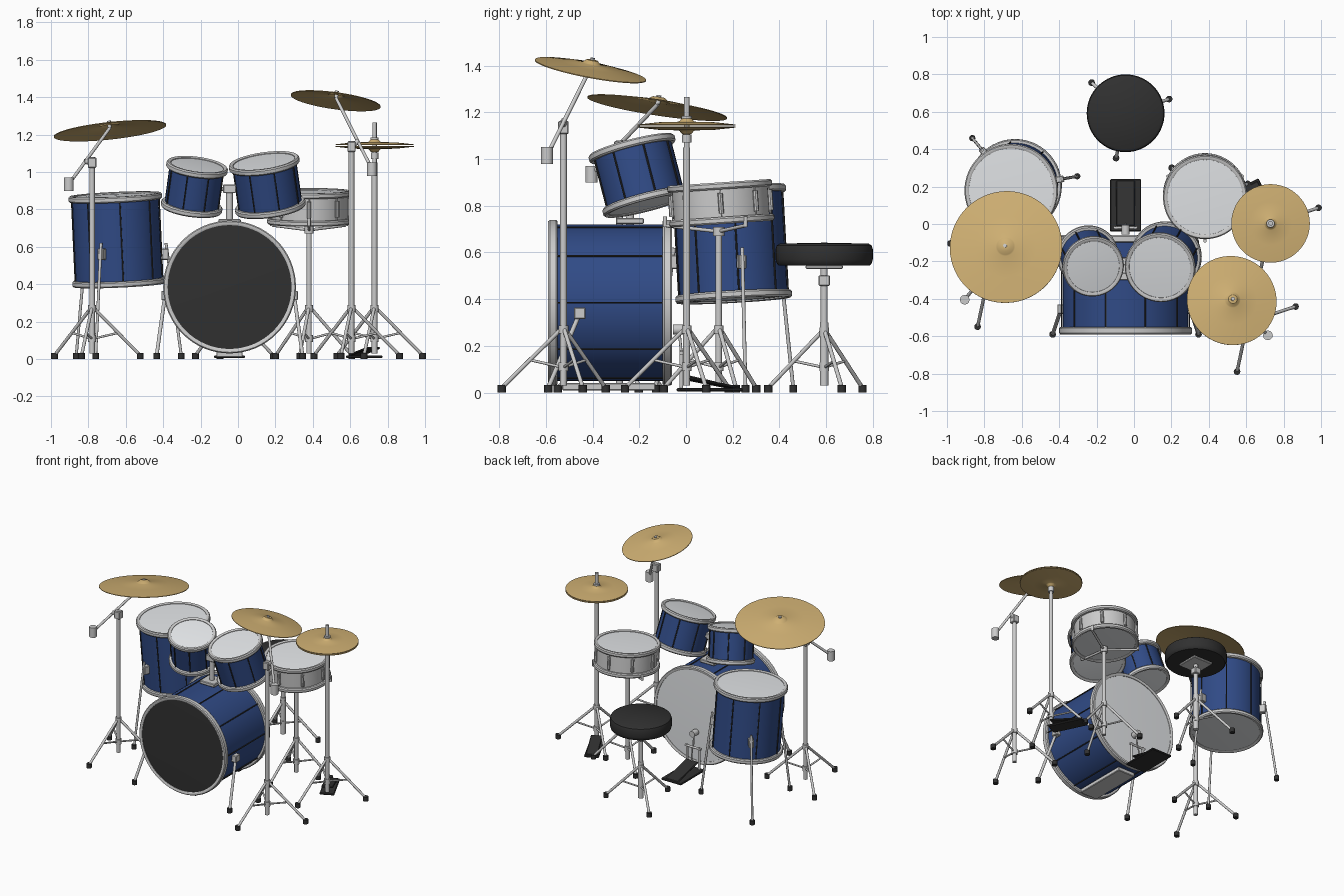
import bpy, bmesh, math
from mathutils import Vector, Matrix

if "Cube" in bpy.data.objects:
    bpy.data.objects.remove(bpy.data.objects["Cube"])

def mat(name, c):
    m = bpy.data.materials.new(name)
    m.diffuse_color = (*c, 1)
    m.use_nodes = True
    m.node_tree.nodes["Principled BSDF"].inputs["Base Color"].default_value = m.diffuse_color
    return m

BLUE = mat("blue shell", (0.03, 0.07, 0.24))
BRASS = mat("brass", (0.62, 0.43, 0.17))
BLACK = mat("black", (0.03, 0.03, 0.03))
WHITE = mat("drum skin", (0.78, 0.8, 0.82))
CHROME = None

def finish(name, bm, material, matrix=None):
    bmesh.ops.recalc_face_normals(bm, faces=bm.faces)
    me = bpy.data.meshes.new(name)
    bm.to_mesh(me)
    bm.free()
    ob = bpy.data.objects.new(name, me)
    bpy.context.collection.objects.link(ob)
    if matrix:
        ob.matrix_world = matrix
    if material:
        me.materials.append(material)
    bpy.ops.object.select_all(action='DESELECT')
    ob.select_set(True)
    bpy.context.view_layer.objects.active = ob
    bpy.ops.object.shade_smooth_by_angle(angle=math.radians(35))
    return ob

def frame(base, axis):
    return Matrix.Translation(base) @ Vector(axis).to_track_quat('Z', 'Y').to_matrix().to_4x4()

def lathe(name, profile, base, axis=(0, 0, 1), material=None, segs=48):
    """Spin (radius, height) points around an axis standing on base."""
    bm = bmesh.new()
    vs = [bm.verts.new((r, 0, z)) for r, z in profile]
    es = [bm.edges.new(p) for p in zip(vs, vs[1:]) ]
    bmesh.ops.spin(bm, geom=vs + es, axis=(0, 0, 1), cent=(0, 0, 0),
                   angle=2 * math.pi, steps=segs)
    bmesh.ops.remove_doubles(bm, verts=bm.verts, dist=1e-5)
    return finish(name, bm, material, frame(base, axis))

def rod(name, a, b, r, material=None, segs=12):
    d = Vector(b) - Vector(a)
    return lathe(name, [(0, 0), (r, 0), (r, d.length), (0, d.length)], a, d, material, segs)

def box(name, centre, size, material=None, rot=(0, 0, 0), bevel=0.004):
    bm = bmesh.new()
    bmesh.ops.create_cube(bm, size=1)
    bmesh.ops.scale(bm, vec=size, verts=bm.verts)
    bmesh.ops.bevel(bm, geom=bm.edges[:], offset=bevel, segments=1, affect='EDGES')
    m = Matrix.Translation(centre)
    for i, ax in ((2, 'Z'), (1, 'Y'), (0, 'X')):
        m = m @ Matrix.Rotation(math.radians(rot[i]), 4, ax)
    return finish(name, bm, material, m)

def polar(c, r, deg, z):
    a = math.radians(deg)
    return Vector((c[0] + r * math.cos(a), c[1] + r * math.sin(a), z))

def drum(name, bottom, top, R, shell, top_skin=WHITE, n=8, hoop=0.032, lug=False):
    bottom, top = Vector(bottom), Vector(top)
    ax = top - bottom
    L = ax.length
    ri, rs = R - 0.024, R - 0.02
    lathe(name + "_shell", [(rs, 0.012), (rs, L - 0.012)], bottom, ax, shell, 64)
    # rounded hoops and skins at both ends
    for tag, base, d, skin in (("bottom", bottom, ax, WHITE), ("top", top, -ax, top_skin)):
        lathe(f"{name}_{tag}_hoop", [(ri, 0.004), (ri + 0.006, 0), (R - 0.006, 0), (R, 0.007),
              (R, hoop - 0.007), (R - 0.006, hoop), (rs, hoop), (ri, hoop), (ri, 0.004)],
              base, d, CHROME, 64)
        lathe(f"{name}_{tag}_skin", [(0, 0.004), (ri * 0.6, 0.005), (ri + 0.002, 0.008)], base, d, skin, 64)
    # tension rods
    m = frame(bottom, ax)
    for i in range(n):
        p = polar((0, 0), R - 0.015, 360 * i / n, 0)
        rod(f"{name}_tension_rod_{i}", m @ (p + Vector((0, 0, 0.02))),
            m @ (p + Vector((0, 0, L - 0.02))), 0.004, None if lug else BLACK, 6)
        if lug:
            q = polar((0, 0), R - 0.012, 360 * i / n, 0)
            rod(f"{name}_lug_{i}", m @ (q + Vector((0, 0, 0.045))),
                m @ (q + Vector((0, 0, L - 0.045))), 0.011, CHROME, 8)

def tripod(name, c, R=0.27, top=0.27):
    for i, deg in enumerate((18, 138, 258)):
        foot, knee = polar(c, R, deg, 0.02), polar(c, 0.012, deg, top)
        rod(f"{name}_leg_{i}", knee, foot, 0.009)
        rod(f"{name}_brace_{i}", polar(c, 0.012, deg, 0.11), knee.lerp(foot, 0.52), 0.006)
        rod(f"{name}_foot_{i}", foot * 1 - Vector((0, 0, 0.02)), foot + Vector((0, 0, 0.012)), 0.018, BLACK)
    for z in (0.11, top):
        rod(f"{name}_collar", (*c, z - 0.018), (*c, z + 0.018), 0.021)

def cymbal(name, c, axis, R, bell, rise=0.03):
    t = 0.004
    up = [(0, 0.012), (bell * 0.6, 0.009), (bell * 0.95, -0.004), (bell * 1.1, -0.007),
          (R * 0.55, -rise * 0.55), (R, -rise - 0.003)]
    lathe(name, up + [(r, z - t) for r, z in reversed(up)], c, axis, BRASS, 64)

# bass drum with spurs
BX = -0.045
drum("bass_drum", (BX, -0.06, 0.385), (BX, -0.59, 0.385), 0.355, BLUE, BLACK, 10, 0.04)
for s in (-1, 1):
    a, b = Vector((BX + s * 0.345, -0.455, 0.34)), Vector((BX + s * 0.39, -0.59, 0.02))
    box("spur_bracket", a, (0.04, 0.05, 0.05))
    rod("spur", a, b, 0.01)
    rod("spur_foot", b - Vector((0, 0, 0.02)), b + Vector((0, 0, 0.012)), 0.018, BLACK)
box("bass_drum_cradle", (BX, -0.33, 0.025), (0.14, 0.4, 0.03))

# rack toms on a shared post
drum("small_tom", (-0.25, -0.165, 0.80), (-0.217, -0.23, 1.04), 0.165, BLUE)
drum("large_tom", (0.175, -0.168, 0.80), (0.138, -0.235, 1.06), 0.19, BLUE)
box("tom_post_base", (BX, -0.24, 0.735), (0.12, 0.12, 0.025))
rod("tom_post", (BX, -0.24, 0.72), (BX, -0.24, 0.93), 0.018)
box("tom_post_block", (BX, -0.24, 0.91), (0.07, 0.05, 0.045))
rod("small_tom_arm", (BX, -0.24, 0.91), (-0.12, -0.2, 0.91), 0.011)
rod("large_tom_arm", (BX, -0.24, 0.91), (0.02, -0.2, 0.91), 0.011)

# floor tom with legs
drum("floor_tom", (-0.635, 0.205, 0.395), (-0.657, 0.178, 0.88), 0.25, BLUE)
for deg in (10, 130, 250):
    c = (-0.643, 0.195)
    foot = polar(c, 0.345, deg, 0.02)
    box("floor_tom_bracket", polar(c, 0.25, deg, 0.56), (0.045, 0.035, 0.06), None, (0, 0, deg))
    rod("floor_tom_leg", polar(c, 0.262, deg, 0.62), foot, 0.008)
    rod("floor_tom_foot", foot - Vector((0, 0, 0.02)), foot + Vector((0, 0, 0.012)), 0.017, BLACK)

# snare drum on its stand
S = (0.38, 0.14)
drum("snare", (0.38, 0.155, 0.722), (0.38, 0.143, 0.9), 0.225, CHROME, WHITE, 8, 0.03, True)
rod("snare_post", (*S, 0.03), (*S, 0.7), 0.014)
tripod("snare_stand", S, 0.24)
rod("snare_clamp", (*S, 0.67), (*S, 0.71), 0.024)
for deg in (30, 150, 270):
    rod("snare_arm", (*S, 0.69), polar(S, 0.225, deg, 0.715), 0.008)
    rod("snare_claw", polar(S, 0.23, deg, 0.71), polar(S, 0.23, deg, 0.755), 0.009)

# boom cymbals
def boom_stand(name, c, top, weight, centre, axis, R, bell):
    w, e = Vector(weight), Vector(centre)
    rod(name + "_post", (*c, 0.03), (*c, top), 0.015)
    tripod(name + "_stand", c)
    box(name + "_clamp", (*c, top - 0.03), (0.045, 0.045, 0.055))
    rod(name + "_boom", w, e - Vector(axis) * 0.02, 0.009)
    d = (e - w).normalized() * 0.03
    rod(name + "_counterweight", w - Vector((0, 0, 0.036)), w + Vector((0, 0, 0.036)), 0.026)
    rod(name + "_clamp_pin", (*c, top - 0.03), w.lerp(e, 0.38), 0.013)
    cymbal(name + "_cymbal", centre, axis, R, bell)
    rod(name + "_nut", e - Vector(axis) * 0.02, e + Vector(axis) * 0.018, 0.01)

boom_stand("ride", (-0.78, -0.285), 1.08, (-0.905, -0.405, 0.935), (-0.688, -0.118, 1.255),
           (-0.108, 0.152, 1), 0.302, 0.048)
boom_stand("crash", (0.607, -0.525), 1.165, (0.716, -0.595, 1.015), (0.527, -0.403, 1.415),
           (0.137, 0.187, 1), 0.242, 0.04)

# hi-hat
H = (0.73, 0.003)
rod("hihat_post", (*H, 0.03), (*H, 1.05), 0.015)
rod("hihat_rod", (*H, 1.0), (*H, 1.265), 0.012)
tripod("hihat_stand", H)
cymbal("hihat_top_cymbal", (*H, 1.167), (0, 0, 1), 0.21, 0.032, 0.016)
cymbal("hihat_bottom_cymbal", (*H, 1.116), (0, 0, -1), 0.21, 0.032, 0.016)
rod("hihat_clutch", (*H, 1.165), (*H, 1.185), 0.022)
rod("hihat_seat", (*H, 1.07), (*H, 1.105), 0.02)
box("hihat_pedal_base", (0.675, 0.11, 0.012), (0.1, 0.25, 0.014), BLACK, (0, 0, 26))
box("hihat_footplate", (0.675, 0.11, 0.04), (0.08, 0.23, 0.012), BLACK, (-10, 0, 26))

# bass pedal with beater
box("pedal_base", (BX, 0.1, 0.012), (0.165, 0.28, 0.014), BLACK)
box("pedal_footplate", (BX, 0.11, 0.045), (0.1, 0.25, 0.012), BLACK, (-13, 0, 0))
for s in (-1, 1):
    rod("pedal_upright", (BX + s * 0.05, -0.02, 0.015), (BX + s * 0.05, -0.02, 0.18), 0.008)
rod("pedal_axle", (BX - 0.065, -0.02, 0.17), (BX + 0.065, -0.02, 0.17), 0.008)
rod("beater_rod", (BX, -0.02, 0.17), (BX, -0.03, 0.27), 0.006)
rod("pedal_chain", (BX, -0.01, 0.17), (BX, 0.0, 0.07), 0.005)
rod("beater", (BX, -0.055, 0.27), (BX, -0.005, 0.27), 0.022, None, 20)

# throne
T = (-0.045, 0.592)
lathe("seat", [(0, 0.545), (0.195, 0.545), (0.203, 0.553), (0.208, 0.57), (0.208, 0.615),
      (0.203, 0.63), (0.19, 0.638), (0, 0.642)], (*T, 0), (0, 0, 1), BLACK, 64)
box("seat_plate", (*T, 0.538), (0.16, 0.16, 0.016))
rod("throne_lower_tube", (*T, 0.03), (*T, 0.3), 0.019)
rod("throne_upper_tube", (*T, 0.28), (*T, 0.545), 0.015)
box("throne_clamp", (*T, 0.48), (0.05, 0.05, 0.045))
tripod("throne", T, 0.245, 0.26)
